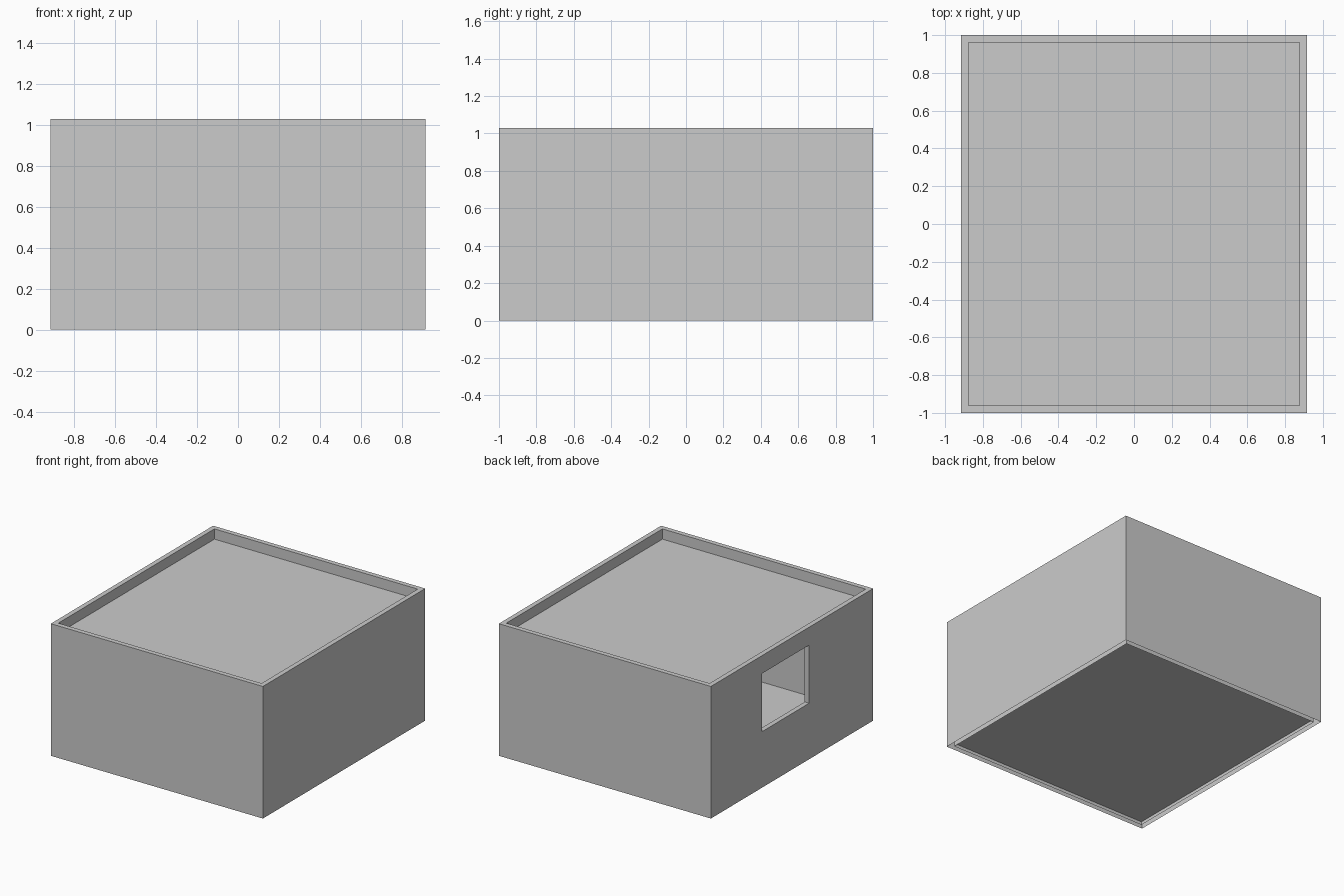
import bpy, bmesh

if "Cube" in bpy.data.objects:
    bpy.data.objects.remove(bpy.data.objects["Cube"])

HX, HY, H = 0.915, 1.0, 1.03      # outer half sizes and height
IX, IY = 0.877, 0.962             # inner half sizes


def finish(name, bm):
    bmesh.ops.recalc_face_normals(bm, faces=bm.faces)
    mesh = bpy.data.meshes.new(name)
    bm.to_mesh(mesh)
    bm.free()
    obj = bpy.data.objects.new(name, mesh)
    bpy.context.collection.objects.link(obj)
    return obj


def box(name, x0, x1, y0, y1, z0, z1):
    bm = bmesh.new()
    bmesh.ops.create_cube(bm, size=1)
    for v in bm.verts:
        v.co.x = x1 if v.co.x > 0 else x0
        v.co.y = y1 if v.co.y > 0 else y0
        v.co.z = z1 if v.co.z > 0 else z0
    return finish(name, bm)


def wall_ring(name):
    bm = bmesh.new()
    corners = [(-1, -1), (1, -1), (1, 1), (-1, 1)]

    def loop(hx, hy, z):
        return [bm.verts.new((sx * hx, sy * hy, z)) for sx, sy in corners]

    loops = [loop(HX, HY, 0), loop(HX, HY, H), loop(IX, IY, H), loop(IX, IY, 0)]
    for a, b in zip(loops, loops[1:] + loops[:1]):
        for i in range(4):
            j = (i + 1) % 4
            bm.faces.new((a[i], a[j], b[j], b[i]))
    return finish(name, bm)


# Walls with a window opening in the left side
walls = wall_ring("walls")
cutter = box("window_cutter", -1.1, -0.7, -0.21, 0.37, 0.437, 0.89)
cutter.hide_render = True
cut = walls.modifiers.new("window", 'BOOLEAN')
cut.operation = 'DIFFERENCE'
cut.solver = 'EXACT'
cut.object = cutter
bpy.context.view_layer.objects.active = walls
bpy.ops.object.modifier_apply(modifier=cut.name)
bpy.data.objects.remove(cutter)

# Walls are hollow and open underneath
bm = bmesh.new()
bm.from_mesh(walls.data)
under = [f for f in bm.faces if all(abs(v.co.z) < 1e-4 for v in f.verts)]
bmesh.ops.delete(bm, geom=under, context='FACES')
bm.to_mesh(walls.data)
bm.free()

# Floor and sunken flat roof between the walls
box("floor", -IX, IX, -IY, IY, 0.025, 0.065)
box("roof", -IX, IX, -IY, IY, 0.91, 0.95)
